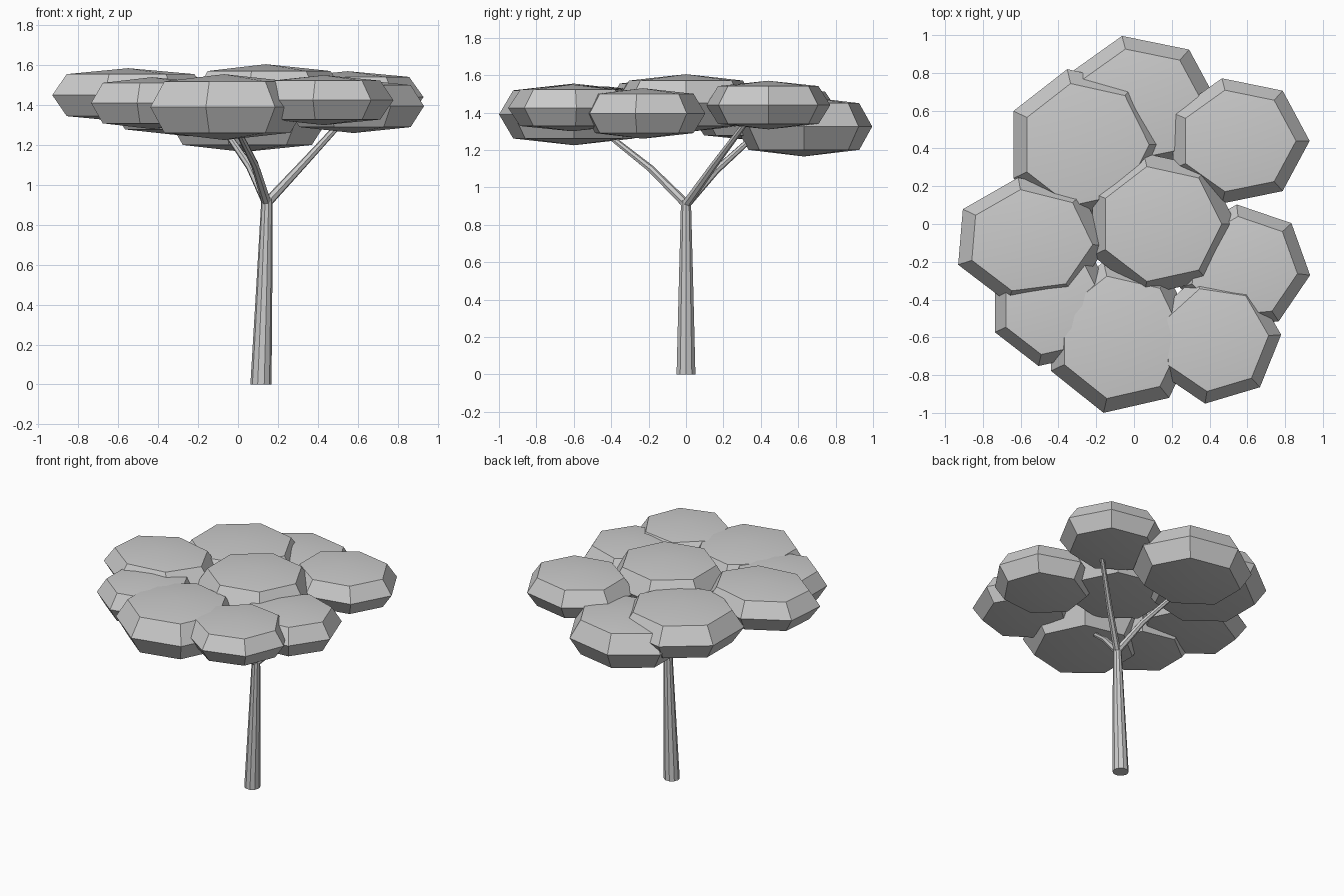
import bpy, math
from mathutils import Vector

if "Cube" in bpy.data.objects:
    bpy.data.objects.remove(bpy.data.objects["Cube"])


def add_object(name, verts, faces):
    mesh = bpy.data.meshes.new(name)
    mesh.from_pydata(verts, [], faces)
    mesh.update()
    obj = bpy.data.objects.new(name, mesh)
    bpy.context.collection.objects.link(obj)
    bpy.ops.object.select_all(action='DESELECT')
    obj.select_set(True)
    bpy.context.view_layer.objects.active = obj
    bpy.ops.object.shade_smooth_by_angle(angle=math.radians(35))
    return obj


def side_faces(rings, n):
    return [(r * n + i, r * n + (i + 1) % n, (r + 1) * n + (i + 1) % n, (r + 1) * n + i)
            for r in range(rings - 1) for i in range(n)]


def tube(name, path, n, horizontal=False):
    """Tapered tube through (x, y, z, radius) points."""
    pts = [Vector(p[:3]) for p in path]
    verts = []
    for k, p in enumerate(pts):
        d = pts[min(k + 1, len(pts) - 1)] - pts[max(k - 1, 0)]
        if horizontal:
            d = Vector((0, 0, 1))
        q = d.to_track_quat('Z', 'Y')
        for i in range(n):
            a = 2 * math.pi * i / n
            verts.append(p + q @ Vector((math.cos(a), math.sin(a), 0)) * path[k][3])
    last = (len(path) - 1) * n
    faces = side_faces(len(path), n)
    faces += [tuple(reversed(range(n))), tuple(range(last, last + n))]
    return add_object(name, verts, faces)


def leaf_pad(name, cx, cy, cz, rx, ry, rz, turn):
    """Seven-sided flattened foliage clump."""
    n = 7
    verts = []
    for r, h in ((0.81, -0.78), (1, 0), (0.81, 0.78)):
        for i in range(n):
            a = 2 * math.pi * i / n + math.radians(turn)
            verts.append((cx + rx * r * math.cos(a), cy + ry * r * math.sin(a), cz + rz * h))
    verts += [(cx, cy, cz - rz), (cx, cy, cz + rz)]
    faces = side_faces(3, n)
    for i in range(n):
        j = (i + 1) % n
        faces += [(j, i, 3 * n), (2 * n + i, 2 * n + j, 3 * n + 1)]
    return add_object(name, verts, faces)


# Trunk
tube("trunk", [(0.115, 0, 0, 0.053), (0.132, 0, 0.5, 0.04), (0.145, 0, 0.93, 0.028)], 10, True)

# Branches fanning out from the trunk top
for i, (mid, tip) in enumerate([
        ((0.34, 0.15, 1.12), (0.56, 0.33, 1.36)),
        ((0.06, 0.16, 1.09), (-0.07, 0.37, 1.28)),
        ((0.085, -0.19, 1.10), (-0.01, -0.43, 1.29))]):
    tube(f"branch_{i + 1}", [(0.145, 0, 0.91, 0.025), (*mid, 0.02), (*tip, 0.015)], 7)

# Foliage clumps: centre, radii, turn in degrees
pads = {
    "centre": (0.14, 0.0, 1.45, 0.40, 0.385, 0.155, 0),
    "back_left": (-0.26, 0.42, 1.395, 0.42, 0.41, 0.15, 0),
    "back": (0.03, 0.63, 1.325, 0.42, 0.375, 0.16, 0),
    "back_right": (0.55, 0.44, 1.44, 0.38, 0.34, 0.13, 0),
    "left": (-0.55, -0.09, 1.45, 0.41, 0.34, 0.135, -4),
    "front_left": (-0.43, -0.43, 1.41, 0.34, 0.33, 0.13, 0),
    "front": (-0.07, -0.60, 1.39, 0.41, 0.41, 0.165, 0),
    "front_right": (0.43, -0.61, 1.425, 0.35, 0.345, 0.125, 4),
    "right": (0.58, -0.23, 1.395, 0.355, 0.335, 0.135, -7),
}
for key, p in pads.items():
    leaf_pad("foliage_" + key, *p)
